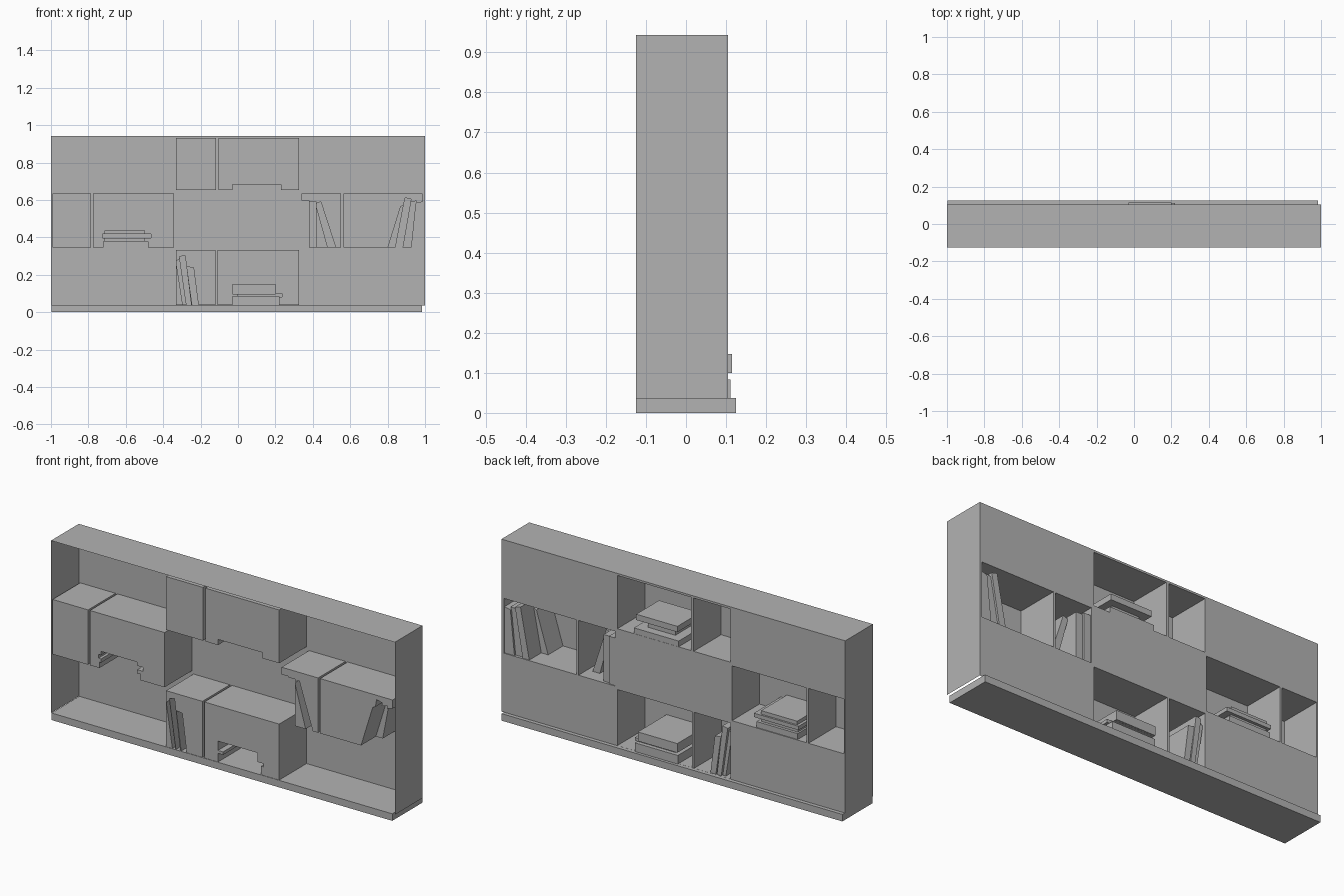
import bpy, bmesh

if "Cube" in bpy.data.objects:
    bpy.data.objects.remove(bpy.data.objects["Cube"], do_unlink=True)

FRONT, BACK = -0.125, 0.105
INNER = -0.1235          # depth the compartments reach
BURIED = -0.1242         # books sink slightly into the compartment panel
SINK = 0.0005            # overlap between touching pieces

grey = bpy.data.materials.new("plain_grey")
grey.use_nodes = True
grey.diffuse_color = (0.45, 0.45, 0.45, 1)
grey.node_tree.nodes["Principled BSDF"].inputs["Base Color"].default_value = (0.45, 0.45, 0.45, 1)


def prism(name, outline, y0, y1):
    """Extrude an x-z outline from y0 to y1."""
    bm = bmesh.new()
    face = bm.faces.new([bm.verts.new((x, y0, z)) for x, z in outline])
    moved = bmesh.ops.extrude_face_region(bm, geom=[face])["geom"]
    verts = [v for v in moved if isinstance(v, bmesh.types.BMVert)]
    bmesh.ops.translate(bm, verts=verts, vec=(0, y1 - y0, 0))
    bmesh.ops.recalc_face_normals(bm, faces=bm.faces)
    mesh = bpy.data.meshes.new(name)
    bm.to_mesh(mesh)
    bm.free()
    mesh.materials.append(grey)
    obj = bpy.data.objects.new(name, mesh)
    bpy.context.collection.objects.link(obj)
    return obj


def block(name, x0, x1, z0, z1, y0, y1):
    return prism(name, [(x0, z0), (x1, z0), (x1, z1), (x0, z1)], y0, y1)


def leaning(name, foot, top, floor, y1):
    """Book with a foot (x0, x1) and a top edge (x0, z0, x1, z1)."""
    z = floor - SINK
    outline = [(foot[0], z), (foot[1], z), (top[2], top[3]), (top[0], top[1])]
    return prism(name, outline, BURIED, y1)


# Plinth and cabinet body
block("plinth", -0.997, 0.985, 0, 0.037, FRONT, 0.125)
cabinet = block("cabinet", -1, 1, 0.036, 0.943, FRONT, BACK)

# Compartments: x range, z range
LOW, MID, HIGH = 0.0375, 0.347, 0.652
rows = [
    (LOW, 0.332, [(-0.332, -0.121), (-0.109, 0.326)]),
    (MID, 0.635, [(-0.992, -0.786), (-0.775, -0.341), (0.34, 0.552), (0.564, 0.986)]),
    (HIGH, 0.932, [(-0.332, -0.118), (-0.103, 0.326)]),
]
cutters = [block("compartment_cutter", x0, x1, z0, z1, INNER, BACK + 0.1)
           for z0, z1, spans in rows for x0, x1 in spans]

# Stacked books: x range, z range, start and end depth
stacks = [
    (-0.03, 0.22, LOW, 0.083, BURIED, 0.111),
    (0.0, 0.235, 0.083, 0.099, BURIED, 0.09),
    (-0.03, 0.2, 0.099, 0.147, BURIED, 0.115),
    (-0.72, -0.48, MID, 0.378, BURIED, 0.1),
    (-0.71, -0.5, 0.378, 0.398, BURIED, 0.085),
    (-0.725, -0.465, 0.398, 0.418, BURIED, 0.1),
    (-0.71, -0.5, 0.418, 0.437, BURIED, 0.09),
    (-0.03, 0.23, HIGH, 0.682, BURIED, 0.104),
    (0.02, 0.18, 0.682, 0.725, -0.09, 0.06),
    (-0.02, 0.22, 0.725, 0.755, -0.09, 0.1),
]
books = [block("stacked_book", x0, x1, z0 - SINK, z1, y0, min(y1, BACK - 0.0005))
         for x0, x1, z0, z1, y0, y1 in stacks]
for x0, x1, z0, z1, y0, y1 in stacks:
    if y1 > BACK:        # spine that stands out past the wall
        block("book_spine", x0, x1, z0, z1, BACK - 0.001, y1)

# Upright and leaning books
books += [
    leaning("leaning_book", (-0.295, -0.277), (-0.331, 0.27, -0.314, 0.285), LOW, 0.09),
    leaning("leaning_book", (-0.275, -0.25), (-0.313, 0.297, -0.283, 0.303), LOW, 0.1),
    leaning("leaning_book", (-0.244, -0.212), (-0.273, 0.242, -0.238, 0.238), LOW, 0.1),
    leaning("upright_book", (0.339, 0.379), (0.339, 0.597, 0.379, 0.597), MID, 0.1),
    leaning("upright_book", (0.378, 0.417), (0.378, 0.592, 0.417, 0.592), MID, 0.09),
    leaning("leaning_book", (0.48, 0.522), (0.415, 0.58, 0.443, 0.59), MID, 0.03),
    leaning("leaning_book", (0.802, 0.844), (0.87, 0.565, 0.895, 0.576), MID, 0.0),
    leaning("leaning_book", (0.842, 0.88), (0.893, 0.612, 0.925, 0.604), MID, 0.1),
    leaning("leaning_book", (0.878, 0.93), (0.922, 0.588, 0.955, 0.595), MID, 0.09),
    leaning("leaning_book", (0.928, 0.987), (0.952, 0.582, 0.987, 0.59), MID, 0.1),
]

# Carve the compartments, then merge the books into the body
for tools, operation in ((cutters, "DIFFERENCE"), (books, "UNION")):
    for tool in tools:
        tool.hide_render = True
        mod = cabinet.modifiers.new("carve", "BOOLEAN")
        mod.operation = operation
        mod.solver = "EXACT"
        mod.object = tool
bpy.context.view_layer.update()
result = bpy.data.meshes.new_from_object(
    cabinet.evaluated_get(bpy.context.evaluated_depsgraph_get()))
cabinet.modifiers.clear()
cabinet.data = result
for tool in cutters + books:
    bpy.data.objects.remove(tool, do_unlink=True)

# Open the front and the underside so the body is a shell
bm = bmesh.new()
bm.from_mesh(result)
hidden = [f for f in bm.faces
          if all(v.co.y < FRONT + 0.0003 for v in f.verts)
          or all(v.co.z < 0.0362 for v in f.verts)]
bmesh.ops.delete(bm, geom=hidden, context="FACES")
bm.to_mesh(result)
bm.free()
result.materials.clear()
result.materials.append(grey)
